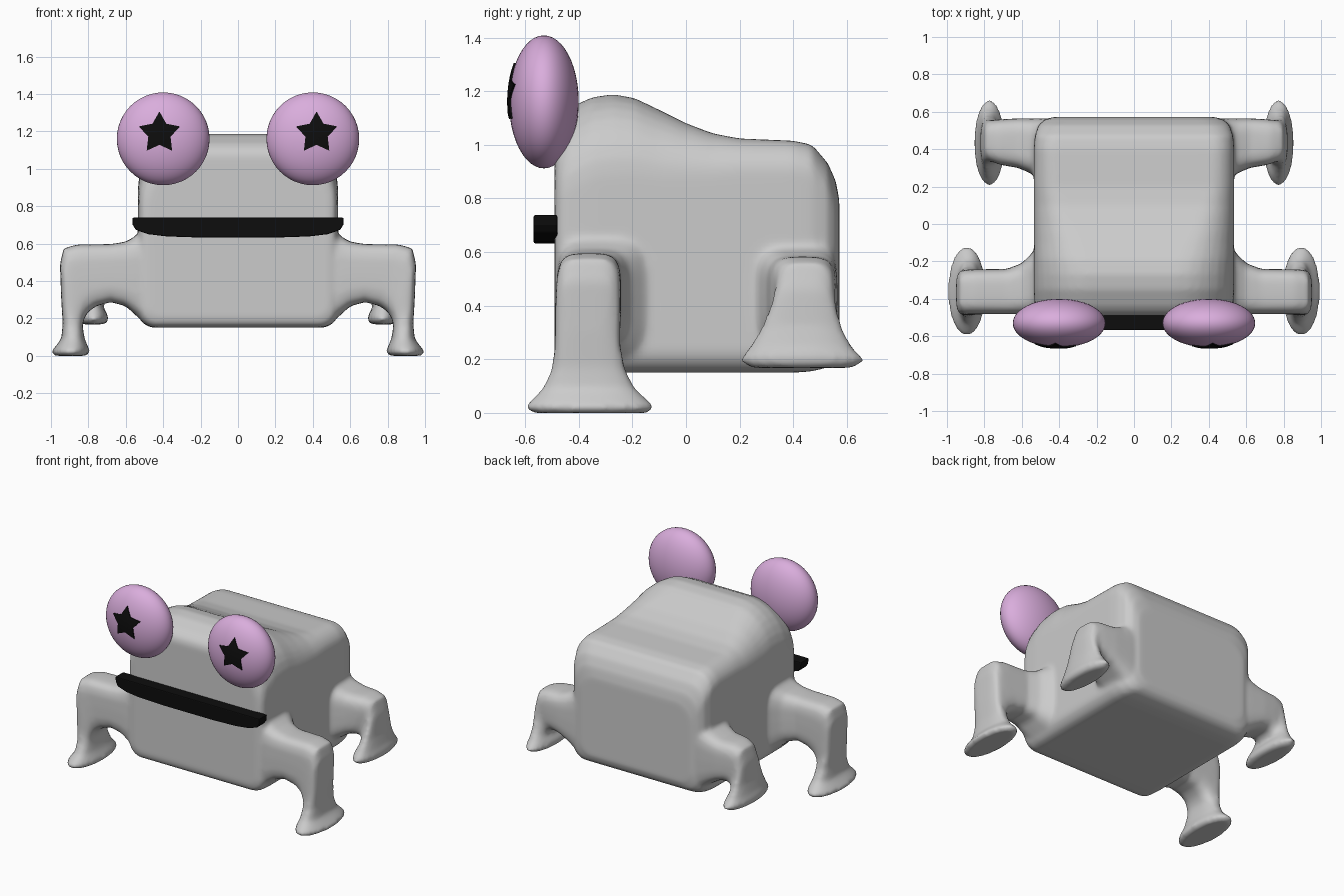
import bpy, bmesh, math
from mathutils import Vector

if "Cube" in bpy.data.objects:
    bpy.data.objects.remove(bpy.data.objects["Cube"])


def material(name, rgb):
    m = bpy.data.materials.new(name)
    m.diffuse_color = (*rgb, 1)
    m.use_nodes = True
    m.node_tree.nodes["Principled BSDF"].inputs["Base Color"].default_value = m.diffuse_color
    return m


def make_object(name, bm, mat=None):
    bmesh.ops.recalc_face_normals(bm, faces=bm.faces[:])
    me = bpy.data.meshes.new(name)
    bm.to_mesh(me)
    bm.free()
    ob = bpy.data.objects.new(name, me)
    bpy.context.collection.objects.link(ob)
    if mat:
        me.materials.append(mat)
    return ob


def loft(bm, rings):
    """Skin a list of closed point rings and cap both ends."""
    vs = [[bm.verts.new(p) for p in r] for r in rings]
    n = len(vs[0])
    for a, b in zip(vs, vs[1:]):
        for i in range(n):
            j = (i + 1) % n
            bm.faces.new((a[i], a[j], b[j], b[i]))
    bm.faces.new(vs[0][::-1])
    bm.faces.new(vs[-1])


def body_ring(y, w, zb, zt, rt, rb, n=8):
    """Rounded rectangle across the body at depth y."""
    pts = []
    corners = ((w - rt, zt - rt, rt, 0), (-w + rt, zt - rt, rt, 90),
               (-w + rb, zb + rb, rb, 180), (w - rb, zb + rb, rb, 270))
    for cx, cz, r, a0 in corners:
        for k in range(n + 1):
            a = math.radians(a0 + 90 * k / n)
            pts.append((cx + r * math.cos(a), y, cz + r * math.sin(a)))
    return pts


def leg_ring(side, xi, zi, xo, zo, y0, y1, power, n=32):
    """Superellipse spanning inner to outer point and y0 to y1."""
    pts = []
    for k in range(n):
        a = 2 * math.pi * k / n
        c, s = math.cos(a), math.sin(a)
        u = math.copysign(abs(c) ** (2 / power), c)
        v = math.copysign(abs(s) ** (2 / power), s)
        pts.append((side * ((xi + xo) / 2 + u * (xo - xi) / 2),
                    (y0 + y1) / 2 + v * (y1 - y0) / 2,
                    (zi + zo) / 2 + u * (zo - zi) / 2))
    return pts


# Body sections: y, half width, bottom, top, top radius, bottom radius
BODY = [(-.49, .49, .20, 1.07, .30, .08), (-.475, .52, .165, 1.105, .30, .09),
        (-.44, .53, .152, 1.135, .30, .09), (-.35, .535, .15, 1.177, .30, .09),
        (-.27, .535, .15, 1.188, .30, .09), (-.19, .535, .15, 1.173, .28, .09),
        (-.10, .535, .15, 1.13, .25, .09), (0, .535, .15, 1.08, .20, .09),
        (.10, .535, .15, 1.042, .16, .09), (.20, .535, .15, 1.023, .13, .09),
        (.40, .535, .15, 1.015, .12, .09), (.47, .53, .155, 1.0, .12, .09),
        (.53, .51, .17, .93, .12, .09), (.56, .475, .20, .86, .12, .09),
        (.572, .43, .24, .79, .12, .09)]
# Leg sections: inner x, z, outer x, z, y from, y to, roundness power
FRONT = [(.48, .16, .48, .70, -.48, -.08, 4), (.54, .21, .54, .645, -.482, -.15, 4),
         (.60, .265, .60, .61, -.482, -.21, 4), (.68, .287, .68, .597, -.482, -.24, 4),
         (.76, .265, .86, .595, -.482, -.242, 4), (.80, .235, .932, .575, -.485, -.243, 4),
         (.82, .205, .952, .49, -.488, -.245, 4), (.83, .17, .945, .30, -.49, -.245, 3.5),
         (.828, .14, .937, .17, -.503, -.225, 3), (.82, .09, .945, .09, -.535, -.19, 2.5),
         (.80, .045, .98, .045, -.58, -.14, 2.2), (.79, .02, 1.0, .02, -.603, -.113, 2),
         (.81, 0, .98, 0, -.57, -.145, 2)]
REAR = [(.48, .19, .48, .66, .24, .565, 4), (.55, .25, .55, .61, .27, .565, 4),
        (.62, .295, .62, .585, .30, .565, 4), (.68, .305, .73, .582, .315, .56, 3.5),
        (.71, .29, .795, .56, .335, .555, 3.5), (.72, .27, .82, .46, .315, .56, 3),
        (.72, .255, .825, .33, .27, .59, 2.6), (.70, .225, .84, .25, .232, .625, 2.3),
        (.69, .192, .857, .202, .20, .668, 2), (.71, .168, .84, .168, .24, .625, 2)]

# Body and four legs fused into one soft skin
bm = bmesh.new()
loft(bm, [body_ring(*s) for s in BODY])
for side in (-1, 1):
    for leg in (FRONT, REAR):
        loft(bm, [leg_ring(side, *s) for s in leg])
body = make_object("body_with_legs", bm)
rm = body.modifiers.new("Fuse", 'REMESH')
rm.mode = 'VOXEL'
rm.voxel_size = 0.015
rm.use_smooth_shade = True
sm = body.modifiers.new("Soften", 'SMOOTH')
sm.factor = 0.5
sm.iterations = 5

pink = material("pink", (.70, .42, .72))
black = material("black", (.004, .004, .004))

# Mouth bar: flat top, gently curved underside
half = [(.565, .738), (.563, .70), (.545, .672), (.48, .65), (.38, .638), (.2, .632)]
outline = half + [(-x, z) for x, z in reversed(half)]
bm = bmesh.new()
loft(bm, [[(x, y, z) for x, z in outline] for y in (-.568, -.48)])
mouth = make_object("mouth", bm, black)
bv = mouth.modifiers.new("Bevel", 'BEVEL')
bv.width = 0.006
bv.segments = 2

# Eyes: flattened balls with star pupils lying on the front surface
EYE_Y, EYE_Z, R, D = -.53, 1.16, .248, .130
for side, label in ((-1, "left"), (1, "right")):
    bpy.ops.mesh.primitive_uv_sphere_add(segments=48, ring_count=24, radius=1,
                                         location=(side * .4, EYE_Y, EYE_Z))
    eye = bpy.context.object
    eye.name = label + "_eye"
    eye.scale = (R, D, R)
    eye.data.materials.append(pink)
    bpy.ops.object.shade_smooth()

    def on_eye(dx, dz):
        x, z = .02 + dx, .03 + dz
        y = EYE_Y - D * math.sqrt(1 - (x * x + z * z) / R ** 2) - .003
        return Vector((side * (.4 + x), y, EYE_Z + z))

    bm = bmesh.new()
    centre = bm.verts.new(on_eye(0, 0))
    rings = []
    for f in (.25, .5, .75, 1):
        ring = []
        for k in range(20):
            # straight star edges, one extra point between tip and notch
            i, odd = divmod(k, 2)
            tip = lambda q: Vector((math.sin(q * math.pi / 5), math.cos(q * math.pi / 5))) * (.062 if q % 2 else .115)
            p = tip(i).lerp(tip(i + 1), .5 * odd) * f
            ring.append(bm.verts.new(on_eye(p.x, p.y)))
        rings.append(ring)
    for k in range(20):
        j = (k + 1) % 20
        bm.faces.new((centre, rings[0][k], rings[0][j]))
        for a, b in zip(rings, rings[1:]):
            bm.faces.new((a[k], b[k], b[j], a[j]))
    star = make_object(label + "_pupil", bm, black)
    so = star.modifiers.new("Thickness", 'SOLIDIFY')
    so.thickness = 0.008
    so.offset = 0
